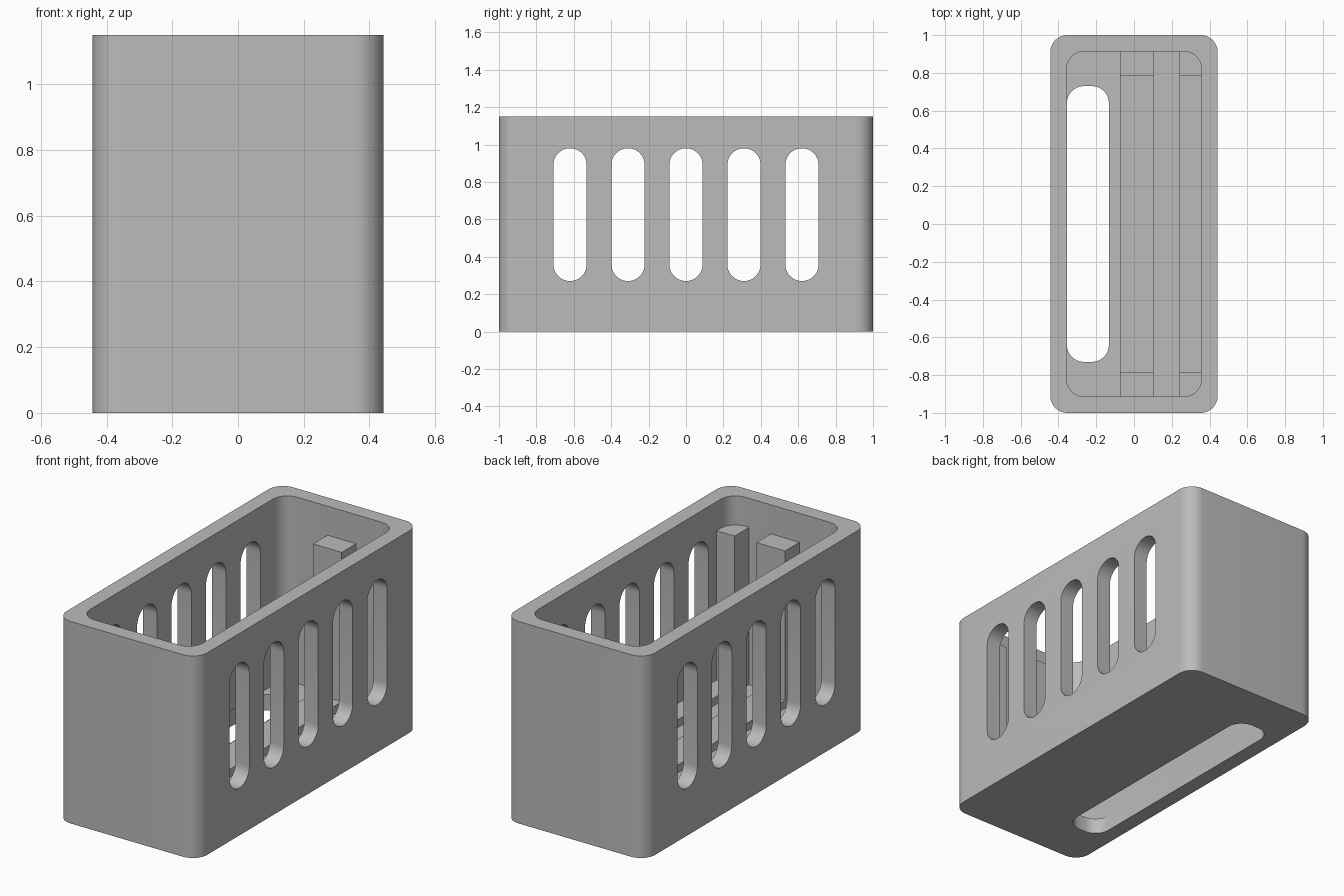
import bpy, bmesh, math
from mathutils import Matrix

if "Cube" in bpy.data.objects:
    bpy.data.objects.remove(bpy.data.objects["Cube"], do_unlink=True)

HEIGHT, FLOOR, RAIL_TOP, POST_TOP = 1.15, 0.09, 0.135, 0.985
HALF_X, HALF_Y, WALL, RADIUS = 0.443, 1.0, 0.087, 0.09

grey = bpy.data.materials.new("plain_grey")
grey.use_nodes = True
colour = (0.5, 0.5, 0.5, 1)
grey.diffuse_color = colour
grey.node_tree.nodes["Principled BSDF"].inputs["Base Color"].default_value = colour


def rounded_prism(name, size_u, size_v, radius, low, high, matrix=Matrix(), steps=10):
    """Rounded rectangle extruded from low to high, then placed by matrix."""
    bm = bmesh.new()
    verts = []
    for corner, (su, sv) in enumerate([(1, 1), (-1, 1), (-1, -1), (1, -1)]):
        for i in range(steps + 1):
            a = (corner + i / steps) * math.pi / 2
            u = su * (size_u / 2 - radius) + radius * math.cos(a)
            v = sv * (size_v / 2 - radius) + radius * math.sin(a)
            verts.append(bm.verts.new((u, v, low)))
    bmesh.ops.remove_doubles(bm, verts=bm.verts[:], dist=1e-5)
    base = bm.faces.new([v for v in verts if v.is_valid])
    top = bmesh.ops.extrude_face_region(bm, geom=[base])["geom"]
    bmesh.ops.translate(bm, vec=(0, 0, high - low),
                        verts=[g for g in top if isinstance(g, bmesh.types.BMVert)])
    bmesh.ops.transform(bm, matrix=matrix, verts=bm.verts[:])
    bmesh.ops.recalc_face_normals(bm, faces=bm.faces[:])
    return finish(name, bm)


def block(name, x0, x1, y0, y1, z0, z1):
    bm = bmesh.new()
    bmesh.ops.create_cube(bm, size=1)
    for v in bm.verts:
        v.co = (x1 if v.co.x > 0 else x0, y1 if v.co.y > 0 else y0, z1 if v.co.z > 0 else z0)
    bmesh.ops.recalc_face_normals(bm, faces=bm.faces[:])
    return finish(name, bm)


def finish(name, bm):
    mesh = bpy.data.meshes.new(name)
    bm.to_mesh(mesh)
    bm.free()
    mesh.materials.append(grey)
    obj = bpy.data.objects.new(name, mesh)
    bpy.context.collection.objects.link(obj)
    return obj


def select(obj):
    bpy.ops.object.select_all(action='DESELECT')
    obj.select_set(True)
    bpy.context.view_layer.objects.active = obj


def cut(target, cutter):
    cutter.hide_render = True
    mod = target.modifiers.new("cut", 'BOOLEAN')
    mod.operation, mod.solver, mod.object = 'DIFFERENCE', 'EXACT', cutter
    select(target)
    bpy.ops.object.modifier_apply(modifier=mod.name)
    bpy.data.objects.remove(cutter, do_unlink=True)


# Open box with rounded vertical corners
box = rounded_prism("box_shell", 2 * HALF_X, 2 * HALF_Y, RADIUS, 0, HEIGHT)
cut(box, rounded_prism("cavity", 2 * (HALF_X - WALL), 2 * (HALF_Y - WALL), RADIUS, FLOOR, HEIGHT + 0.2))

# Long opening in the floor
cut(box, rounded_prism("floor_opening", 0.222, 1.46, 0.09, -0.1, FLOOR + 0.05,
                       Matrix.Translation((-0.244, 0, 0))))

# Five vents through both long walls
for i in range(-2, 3):
    placed = Matrix.Translation((0, 0.31 * i, 0.625)) @ Matrix.Rotation(math.pi / 2, 4, 'Y')
    cut(box, rounded_prism("vent", 0.71, 0.178, 0.089, -0.6, 0.6, placed))

select(box)
bpy.ops.object.shade_smooth_by_angle(angle=math.radians(30))

# Floor rails with an upright post at each end, leaving a slot between them
end, face = HALF_Y - WALL + 0.02, 0.783
for name, x0, x1 in [("inner", -0.075, 0.105), ("outer", 0.242, HALF_X - WALL + 0.015)]:
    block(name + "_rail", x0, x1, -end, end, FLOOR - 0.01, RAIL_TOP)
    block(name + "_front_post", x0, x1, -end, -face, FLOOR - 0.01, POST_TOP)
    block(name + "_back_post", x0, x1, face, end, FLOOR - 0.01, POST_TOP)
